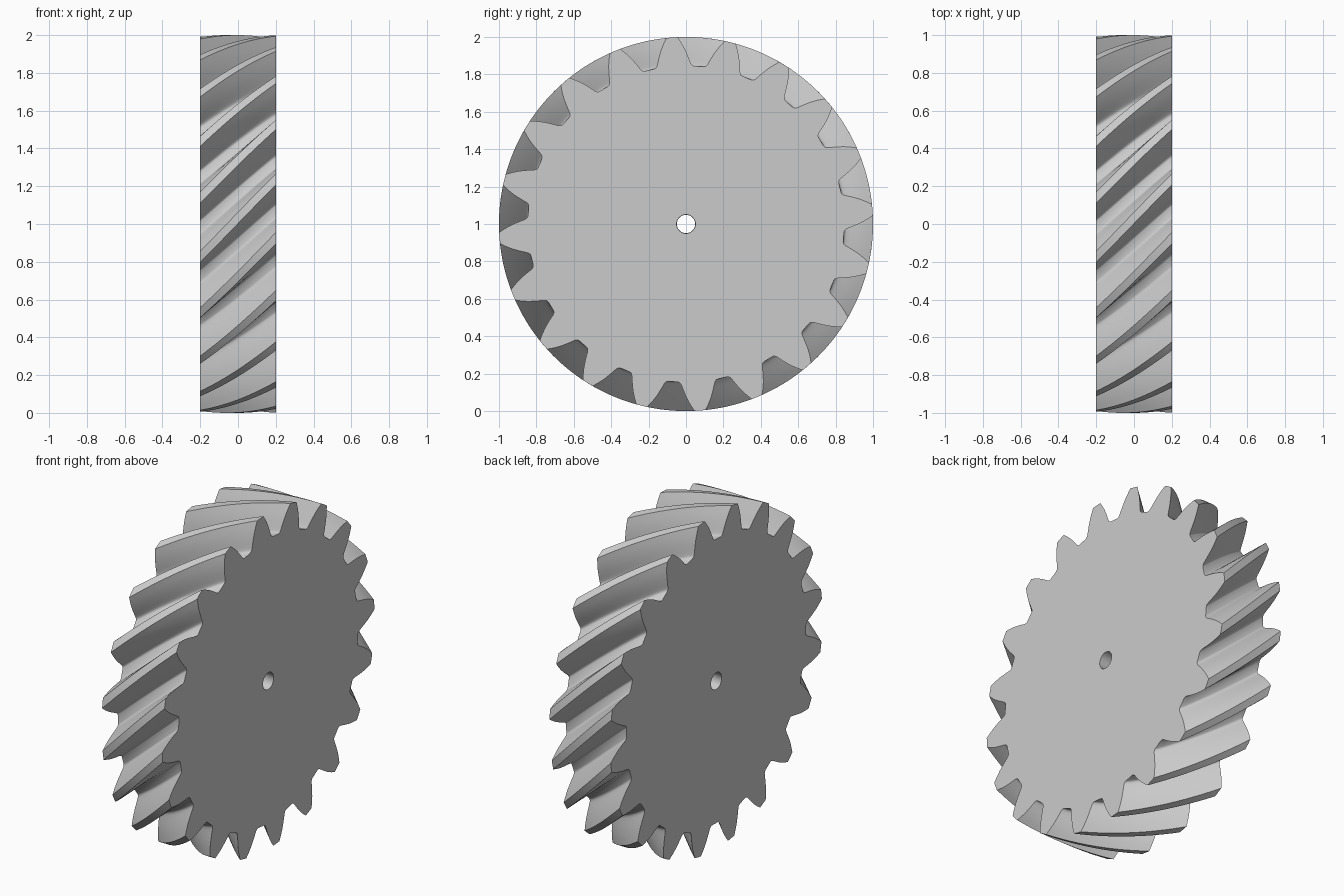
import bpy, bmesh
from math import cos, sin, radians

cube = bpy.data.objects.get("Cube")
if cube:
    bpy.data.objects.remove(cube, do_unlink=True)

TEETH, WIDTH, BORE, STEPS = 20, 0.4, 0.05, 16
TWIST = radians(-23.7)          # helix rotation from left face to right face
PHASE = radians(4.3)            # a tooth centre on the right face
PITCH = radians(360 / TEETH)

# Half tooth: (angle from tooth centre in degrees, radius), root to tip
HALF = [(7.2, 0.846), (6.7, 0.848), (6.25, 0.854), (5.9, 0.863), (5.45, 0.88),
        (4.65, 0.91), (3.8, 0.94), (2.8, 0.97), (1.7, 1.0)]
tooth = [(radians(-a), r) for a, r in HALF] + [(0, 1.0)]
tooth += [(radians(a), r) for a, r in reversed(HALF)]
profile = [(a + i * PITCH, r) for i in range(TEETH) for a, r in tooth]

steel = bpy.data.materials.new("grey_steel")
steel.use_nodes = True
GREY = (0.6, 0.6, 0.6, 1)
steel.diffuse_color = GREY
steel.node_tree.nodes["Principled BSDF"].inputs["Base Color"].default_value = GREY

bm = bmesh.new()


def ring(t, points):
    """One twisted cross-section at fraction t of the width."""
    turn = PHASE + (t - 1) * TWIST
    return [bm.verts.new(((t - 0.5) * WIDTH, r * cos(a + turn), 1 + r * sin(a + turn)))
            for a, r in points]


# Toothed rim sections, then the bore back to the start: a closed loop of rings
bore = [(a, BORE) for a, r in profile]
rings = [ring(i / STEPS, profile) for i in range(STEPS + 1)]
rings += [ring(1, bore), ring(0, bore)]
n = len(profile)
for k, a in enumerate(rings):
    b = rings[(k + 1) % len(rings)]
    for i in range(n):
        j = (i + 1) % n
        bm.faces.new((a[i], a[j], b[j], b[i]))
bmesh.ops.recalc_face_normals(bm, faces=bm.faces)

mesh = bpy.data.meshes.new("helical_gear")
bm.to_mesh(mesh)
bm.free()
mesh.materials.append(steel)
gear = bpy.data.objects.new("helical_gear", mesh)
bpy.context.collection.objects.link(gear)

# Smooth flanks, crisp tooth and face edges
bpy.ops.object.select_all(action="DESELECT")
gear.select_set(True)
bpy.context.view_layer.objects.active = gear
bpy.ops.object.shade_smooth_by_angle(angle=radians(35))
